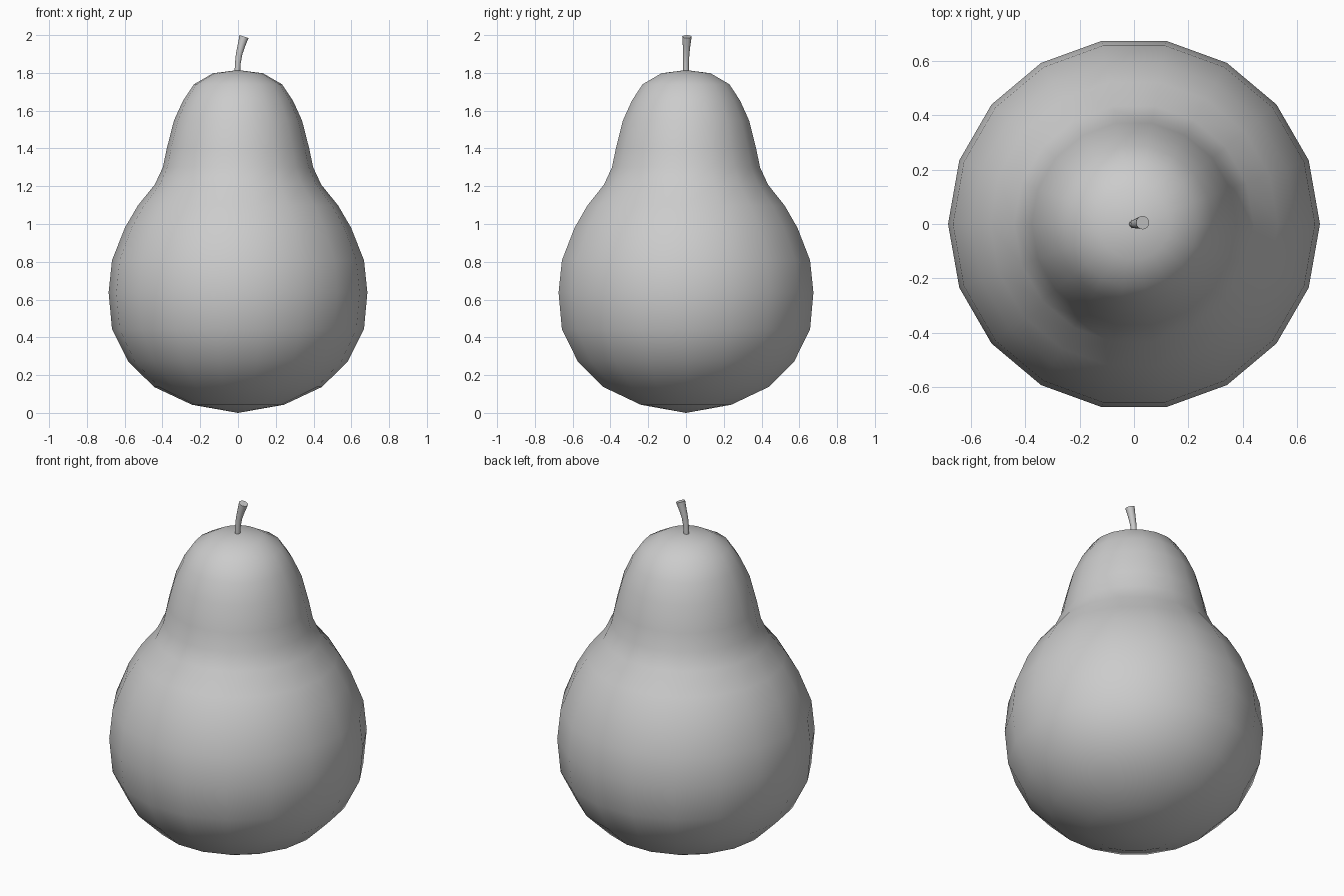
import bpy, bmesh
from math import cos, sin, pi, radians
from mathutils import Vector, Matrix

if "Cube" in bpy.data.objects:
    bpy.data.objects.remove(bpy.data.objects["Cube"])


def loft(name, rings, sides, poles=None):
    """Skin circles (centre, radius, tilt about y); close with pole points or flat caps."""
    bm = bmesh.new()
    loops = []
    for centre, radius, tilt in rings:
        rot = Matrix.Rotation(radians(tilt), 3, 'Y')
        loops.append([bm.verts.new(Vector(centre) + rot @ Vector((
            radius * cos(2 * pi * i / sides), radius * sin(2 * pi * i / sides), 0)))
            for i in range(sides)])
    for a, b in zip(loops, loops[1:]):
        for i in range(sides):
            j = (i + 1) % sides
            bm.faces.new((a[i], a[j], b[j], b[i]))
    if poles:
        for loop, pole in ((loops[0], poles[0]), (loops[-1], poles[1])):
            tip = bm.verts.new(pole)
            for i in range(sides):
                bm.faces.new((loop[i], loop[(i + 1) % sides], tip))
    else:
        bm.faces.new(loops[0])
        bm.faces.new(loops[-1])
    bmesh.ops.recalc_face_normals(bm, faces=bm.faces)
    mesh = bpy.data.meshes.new(name)
    bm.to_mesh(mesh)
    bm.free()
    obj = bpy.data.objects.new(name, mesh)
    bpy.context.collection.objects.link(obj)
    bpy.ops.object.select_all(action='DESELECT')
    obj.select_set(True)
    bpy.context.view_layer.objects.active = obj
    bpy.ops.object.shade_smooth_by_angle(angle=radians(50))
    return obj


# Fruit body: (radius, height) profile, 18 sides
profile = [(.243, .043), (.444, .137), (.582, .273), (.667, .443), (.685, .637),
           (.667, .808), (.599, .98), (.53, 1.098), (.441, 1.208), (.398, 1.30),
           (.377, 1.40), (.339, 1.548), (.291, 1.653), (.233, 1.74), (.132, 1.798)]
loft("pear_body", [((0, 0, z), r, 0) for r, z in profile], 18,
     poles=((0, 0, 0), (0, 0, 1.815)))

# Stem: bends towards +x and flares at the tip
loft("stem", [((-.004, 0, 1.79), .015, 3),
              ((-.001, 0, 1.85), .015, 5),
              ((.006, .001, 1.90), .017, 11),
              ((.018, .003, 1.945), .020, 16),
              ((.032, .005, 1.992), .025, 18)], 16)
